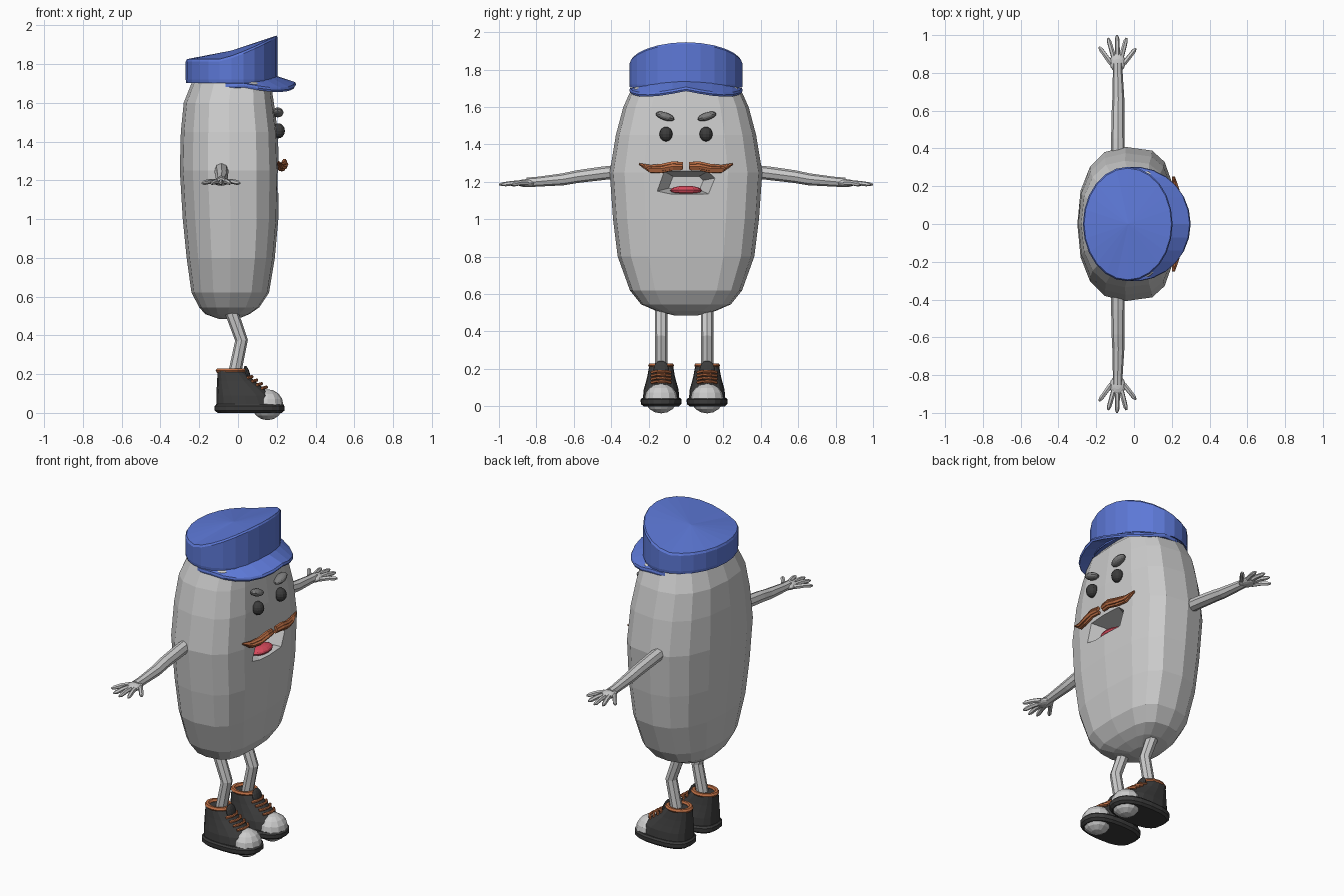
import bpy, bmesh
from math import cos, sin, pi, radians
from mathutils import Vector

if "Cube" in bpy.data.objects:
    bpy.data.objects.remove(bpy.data.objects["Cube"])


def material(name, rgb):
    m = bpy.data.materials.new(name)
    m.diffuse_color = (*rgb, 1)
    m.use_nodes = True
    m.node_tree.nodes["Principled BSDF"].inputs["Base Color"].default_value = m.diffuse_color
    return m


BLUE = material("blue", (0.11, 0.19, 0.68))
ORANGE = material("orange", (0.52, 0.16, 0.06))
DARK = material("dark", (0.045, 0.045, 0.045))
MID = material("mid_grey", (0.2, 0.2, 0.2))
RED = material("red", (0.7, 0.07, 0.11))


def skin(name, rings, mat=None, ends=(None, None)):
    """Bridge rings of points and close both ends with fans."""
    bm = bmesh.new()
    loops = [[bm.verts.new(p) for p in r] for r in rings]
    n = len(loops[0])
    for a, b in zip(loops, loops[1:]):
        for i in range(n):
            j = (i + 1) % n
            bm.faces.new((a[i], a[j], b[j], b[i]))
    for loop, c in ((loops[0], ends[0]), (loops[-1], ends[1])):
        mid = c or sum((v.co for v in loop), Vector()) / n
        cv = bm.verts.new(mid)
        for i in range(n):
            bm.faces.new((loop[i], loop[(i + 1) % n], cv))
    bmesh.ops.recalc_face_normals(bm, faces=bm.faces)
    me = bpy.data.meshes.new(name)
    bm.to_mesh(me)
    bm.free()
    ob = bpy.data.objects.new(name, me)
    bpy.context.collection.objects.link(ob)
    if mat:
        me.materials.append(mat)
    return ob


def power(v, p):
    return (1 if v >= 0 else -1) * abs(v) ** (2 / p)


def loft(name, rows, n=16, mat=None, front=2, back=2, y=0):
    """Stack rounded sections given as (z, back x, front x, half width)."""
    rings = []
    for z, xb, xf, ry in rows:
        ring = []
        for i in range(n):
            a = 2 * pi * i / n
            c, s = cos(a), sin(a)
            p = front if c > 0 else back
            ring.append(Vector(((xb + xf) / 2 + (xf - xb) / 2 * power(c, p),
                                y + ry * power(s, p), z)))
        rings.append(ring)
    return skin(name, rings, mat)


def tube(name, pts, n=8, mat=None):
    """Round tube through points (x, y, z, radius)."""
    P = [Vector(p[:3]) for p in pts]
    rings = []
    for i, p in enumerate(P):
        d = P[min(i + 1, len(P) - 1)] - P[max(i - 1, 0)]
        q = Vector((0, 0, 1)).rotation_difference(d.normalized())
        rings.append([p + q @ Vector((cos(2 * pi * k / n), sin(2 * pi * k / n), 0)) * pts[i][3]
                      for k in range(n)])
    return skin(name, rings, mat)


def ball(name, loc, size, mat=None, rot=(0, 0, 0)):
    bpy.ops.mesh.primitive_uv_sphere_add(segments=12, ring_count=8, location=loc, rotation=rot)
    ob = bpy.context.object
    ob.name, ob.scale = name, size
    if mat:
        ob.data.materials.append(mat)
    return ob


# Body: faceted, flat-fronted bean
body = loft("body", [(.485, -.10, .00, .06), (.51, -.17, .06, .16), (.545, -.20, .11, .24),
                     (.62, -.24, .16, .30), (.80, -.265, .19, .365), (1.0, -.285, .208, .39),
                     (1.25, -.30, .212, .408), (1.45, -.295, .205, .375), (1.6, -.28, .185, .335),
                     (1.7, -.24, .17, .29), (1.78, -.15, .10, .18)], front=3.2, back=2.3)

# Mouth: tapered cutter sinks an opening into the face
outline = [(-.155, 1.15), (-.115, 1.255), (.115, 1.255), (.155, 1.22), (.12, 1.135), (-.08, 1.135)]
cutter = skin("mouth_cutter", [[Vector((x, y * s, 1.19 + (z - 1.19) * s)) for y, z in outline]
                               for x, s in ((.26, 1.2), (.09, .6))])
cutter.hide_render = True
mod = body.modifiers.new("mouth", "BOOLEAN")
mod.object, mod.operation, mod.solver = cutter, "DIFFERENCE", "EXACT"
bpy.context.view_layer.objects.active = body
bpy.ops.object.modifier_apply(modifier="mouth")
bpy.data.objects.remove(cutter)
ball("tongue", (.155, 0, 1.155), (.05, .085, .024), RED)

# Cap crown: rim rises towards the front
N = 24


def crown_ring(s, zf):
    ring = []
    for i in range(N):
        a = 2 * pi * i / N
        x = -.033 + .237 * s * cos(a)
        ring.append(Vector((x, .303 * s * sin(a), zf(x))))
    return ring


def rim(x):
    return 1.825 + .125 * (max(0, x + .1) / .305) ** 1.3


skin("cap_crown", [crown_ring(.9, lambda x: 1.75), crown_ring(.94, lambda x: 1.712),
                   crown_ring(.99, lambda x: 1.703), crown_ring(1, lambda x: 1.72),
                   crown_ring(1, lambda x: rim(x) - .012), crown_ring(.975, rim)],
     BLUE, (None, Vector((-.03, 0, 1.87))))

# Cap brim: crescent sloping down at the front
sections = []
for i in range(15):
    a = radians(-98 + 14 * i)
    xi, yi = -.033 + .232 * cos(a), .295 * sin(a)
    xo, yo = .3 * cos(a), .304 * sin(a)
    zi = 1.70 + .038 * cos(a) ** 2
    zo = 1.685 - .03 * abs(sin(2 * a))
    sections.append([Vector((xi, yi, zi)), Vector((xo * .98, yo * .99, zo + .022)),
                     Vector((xo, yo, zo + .01)), Vector((xo * .98, yo * .99, zo)),
                     Vector((xi, yi, zi - .025))])
skin("cap_brim", sections, BLUE)

# Paired parts
for s, side in ((1, "left"), (-1, "right")):
    # Face
    ball(side + "_eye", (.208, s * .107, 1.455), (.034, .035, .039), DARK)
    ball(side + "_brow", (.205, s * .112, 1.55), (.03, .052, .021), MID, (s * radians(18), 0, 0))
    for k, (dx, dz) in enumerate(((.008, .011), (.014, -.003), (.004, -.013))):
        tube(f"{side}_moustache_{k}",
             [(.228 + dx, s * .018, 1.285 + dz, .011), (.232 + dx, s * .07, 1.286 + dz, .014),
              (.226 + dx, s * .13, 1.272 + dz, .014), (.212 + dx, s * .19, 1.27 + dz * .8, .012),
              (.2 + dx, s * .25, 1.295 + dz * .2, .003)], 6, ORANGE)

    # Arm, palm and splayed fingers
    tube(side + "_arm", [(-.085, s * .36, 1.255, .036), (-.085, s * .45, 1.245, .036),
                         (-.085, s * .58, 1.228, .034), (-.083, s * .66, 1.213, .032),
                         (-.086, s * .80, 1.2, .026), (-.087, s * .85, 1.197, .026)])
    ball(side + "_palm", (-.087, s * .855, 1.193), (.042, .052, .021))
    for k, (x, y) in enumerate(((-.185, .938), (-.137, .985), (-.09, 1.0), (-.04, .985), (.01, .93))):
        bx, by = -.087 + (k - 2) * .017, .855 + (.015 if 0 < k < 4 else -.005)
        tube(f"{side}_finger_{k}", [(bx, s * by, 1.193, .014),
                                    ((bx + x) / 2, s * (by + y) / 2, 1.193, .013),
                                    (x * .85 + bx * .15, s * (y * .85 + by * .15), 1.187, .012),
                                    (x, s * y, 1.185, .005)], 6)

    # Leg, bent at the knee
    fy = -.01 + s * .123
    tube(side + "_leg", [(-.025, fy, .17, .033), (-.01, fy, .24, .033),
                         (.018, fy, .375, .033), (-.03, fy, .51, .034), (-.045, fy, .56, .034)])

    # Shoe
    loft(side + "_shoe_sole", [(0, -.105, .225, .095), (.012, -.12, .24, .108),
                               (.035, -.12, .24, .11), (.045, -.112, .232, .102)],
         20, DARK, 2.4, 2.8, fy)
    loft(side + "_shoe_upper", [(.035, -.11, .20, .098), (.09, -.11, .175, .093),
                                (.125, -.11, .135, .083), (.165, -.108, .085, .073),
                                (.215, -.105, .035, .064)], 16, DARK, 2.3, 2.6, fy)
    ball(side + "_shoe_toe", (.152, fy, .042), (.082, .088, .08))
    ball(side + "_shoe_tongue", (.048, fy, .2), (.014, .04, .045), DARK, (0, radians(-15), 0))
    bpy.ops.mesh.primitive_torus_add(location=(-.034, fy, .218), major_radius=.058,
                                     minor_radius=.013, major_segments=16, minor_segments=6)
    collar = bpy.context.object
    collar.name, collar.scale = side + "_shoe_collar", (1.15, .98, 1)
    collar.data.materials.append(ORANGE)
    for k in range(4):
        x, z = .068 + k * .025, .187 - k * .018
        tube(f"{side}_lace_{k}", [(x - .02, fy - .052, z - .006, .008), (x + .004, fy - .02, z, .008),
                                  (x + .004, fy + .02, z, .008), (x - .02, fy + .052, z - .006, .008)],
             6, ORANGE)
